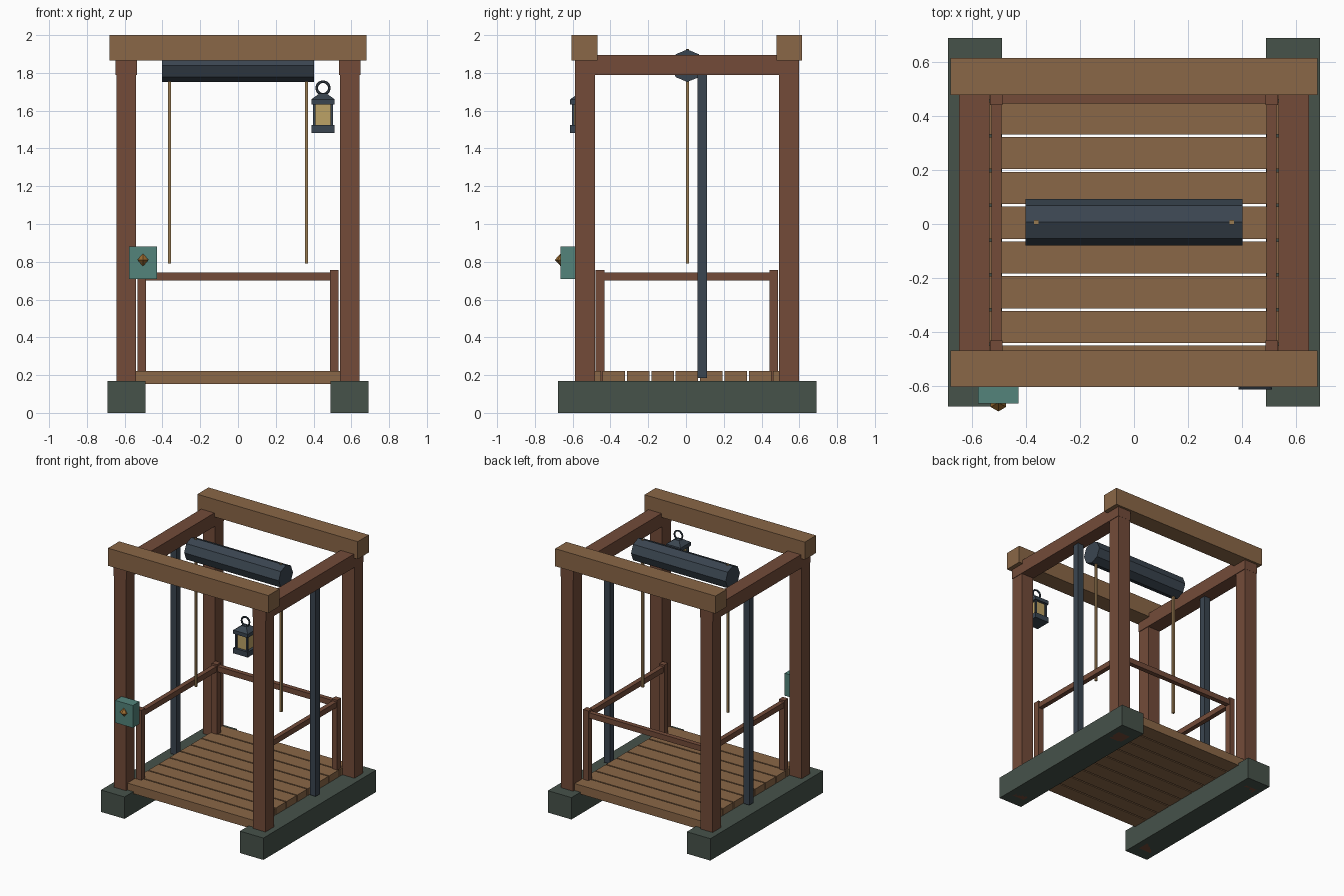
import bpy, bmesh
from math import pi
from mathutils import Matrix

if "Cube" in bpy.data.objects:
    bpy.data.objects.remove(bpy.data.objects["Cube"])

OY = 0.005  # the frame sits slightly behind the origin


def material(name, hexcode):
    def lin(i):
        c = int(hexcode[i:i + 2], 16) / 255
        return c / 12.92 if c <= 0.04045 else ((c + 0.055) / 1.055) ** 2.4
    m = bpy.data.materials.new(name)
    m.diffuse_color = (lin(0), lin(2), lin(4), 1)
    m.use_nodes = True
    m.node_tree.nodes["Principled BSDF"].inputs["Base Color"].default_value = m.diffuse_color
    return m


POST = material("red_brown_wood", "734B39")
WOOD = material("light_wood", "8A6747")
STONE = material("green_grey_sill", "46524A")
IRON = material("dark_iron", "3A4550")
ROPE = material("rope", "977A51")
TEAL = material("teal_paint", "53847B")
GLASS = material("amber_glass", "BCA266")
BRASS = material("brass", "98692F")


def finish(name, bm, mat):
    me = bpy.data.meshes.new(name)
    bmesh.ops.recalc_face_normals(bm, faces=bm.faces)
    bm.to_mesh(me)
    bm.free()
    me.materials.append(mat)
    ob = bpy.data.objects.new(name, me)
    bpy.context.collection.objects.link(ob)
    return ob


def box(name, x, y, z, mat):
    """Box from (min, max) ranges on each axis."""
    bm = bmesh.new()
    bmesh.ops.create_cube(bm, size=1)
    for v in bm.verts:
        for i, r in enumerate((x, y, z)):
            v.co[i] = r[0] if v.co[i] < 0 else r[1]
    return finish(name, bm, mat)


def cone(name, loc, r1, r2, depth, sides, mat, rot=None, spin=0):
    bm = bmesh.new()
    m = Matrix.Translation(loc) @ (rot or Matrix()) @ Matrix.Rotation(spin, 4, 'Z')
    bmesh.ops.create_cone(bm, cap_ends=True, segments=sides, radius1=r1,
                          radius2=r2, depth=depth, matrix=m)
    return finish(name, bm, mat)


def around(c, h):
    return (c - h, c + h)


# Parts repeated on the left and right sides
for s, side in ((-1, "left"), (1, "right")):
    box(side + "_sill", around(s * 0.59, 0.1), (-0.677, 0.69), (0, 0.168), STONE)
    box(side + "_top_beam", around(s * 0.592, 0.056), (-0.588, 0.598), (1.79, 1.895), POST)
    box(side + "_guide_rail", around(s * 0.592, 0.025), around(0.087, 0.025), (0.185, 1.8), IRON)
    box(side + "_handrail", around(s * 0.51, 0.018), around(OY, 0.455), (0.7, 0.742), POST)
    box(side + "_rope", around(s * 0.362, 0.008), around(0.007, 0.008), (0.79, 1.927), ROPE)
    for t, end in ((-1, "front"), (1, "back")):
        box(f"{end}_{side}_post", around(s * 0.592, 0.052),
            around(t * 0.54 + OY, 0.052), (0, 1.87), POST)
        box(f"{end}_{side}_rail_post", around(s * 0.51, 0.023),
            around(t * 0.46 + OY, 0.023), (0.17, 0.757), POST)

# Back handrail and the front and back lintels
box("back_handrail", (-0.5, 0.5), around(0.46 + OY, 0.018), (0.7, 0.742), POST)
for t, end in ((-1, "front"), (1, "back")):
    box(end + "_lintel", around(0, 0.681), around(t * 0.542 + OY, 0.068), (1.865, 2.0), WOOD)

# Floor planks
for i in range(9):
    box(f"floor_plank_{i + 1}", around(0, 0.542), around((i - 4) * 0.129 + OY, 0.0597),
        (0.153, 0.221), WOOD)

# Octagonal winding drum
cone("winding_drum", (0, 0.007, 1.838), 0.086, 0.086, 0.804, 8, IRON,
     Matrix.Rotation(pi / 2, 4, 'Y'))

# Control box with a faceted knob
box("control_box", around(-0.503, 0.075), (-0.665, -0.585), (0.71, 0.882), TEAL)
for d, half in ((1, "upper"), (-1, "lower")):
    cone(f"knob_{half}_half", (-0.503, -0.662, 0.81 + d * 0.0175), 0.033, 0, 0.035, 6, BRASS,
         Matrix.Rotation(0 if d > 0 else pi, 4, 'X'))

# Lantern below the front lintel
LX, LY = 0.45, -0.551
box("lantern_base", around(LX, 0.062), around(LY, 0.062), (1.482, 1.523), IRON)
box("lantern_glass", around(LX, 0.042), around(LY, 0.042), (1.52, 1.637), GLASS)
for s in (-1, 1):
    for t in (-1, 1):
        box("lantern_corner_bar", around(LX + s * 0.046, 0.007),
            around(LY + t * 0.046, 0.007), (1.52, 1.637), IRON)
box("lantern_roof_plate", around(LX, 0.062), around(LY, 0.062), (1.632, 1.66), IRON)
cone("lantern_roof", (LX, LY, 1.675), 0.062 * 2 ** 0.5, 0.028, 0.03, 4, IRON, spin=pi / 4)
bpy.ops.mesh.primitive_torus_add(location=(LX, LY, 1.72), rotation=(pi / 2, 0, 0),
                                 major_radius=0.034, minor_radius=0.007,
                                 major_segments=12, minor_segments=6)
ring = bpy.context.object
ring.name = "lantern_ring"
ring.data.materials.append(IRON)
